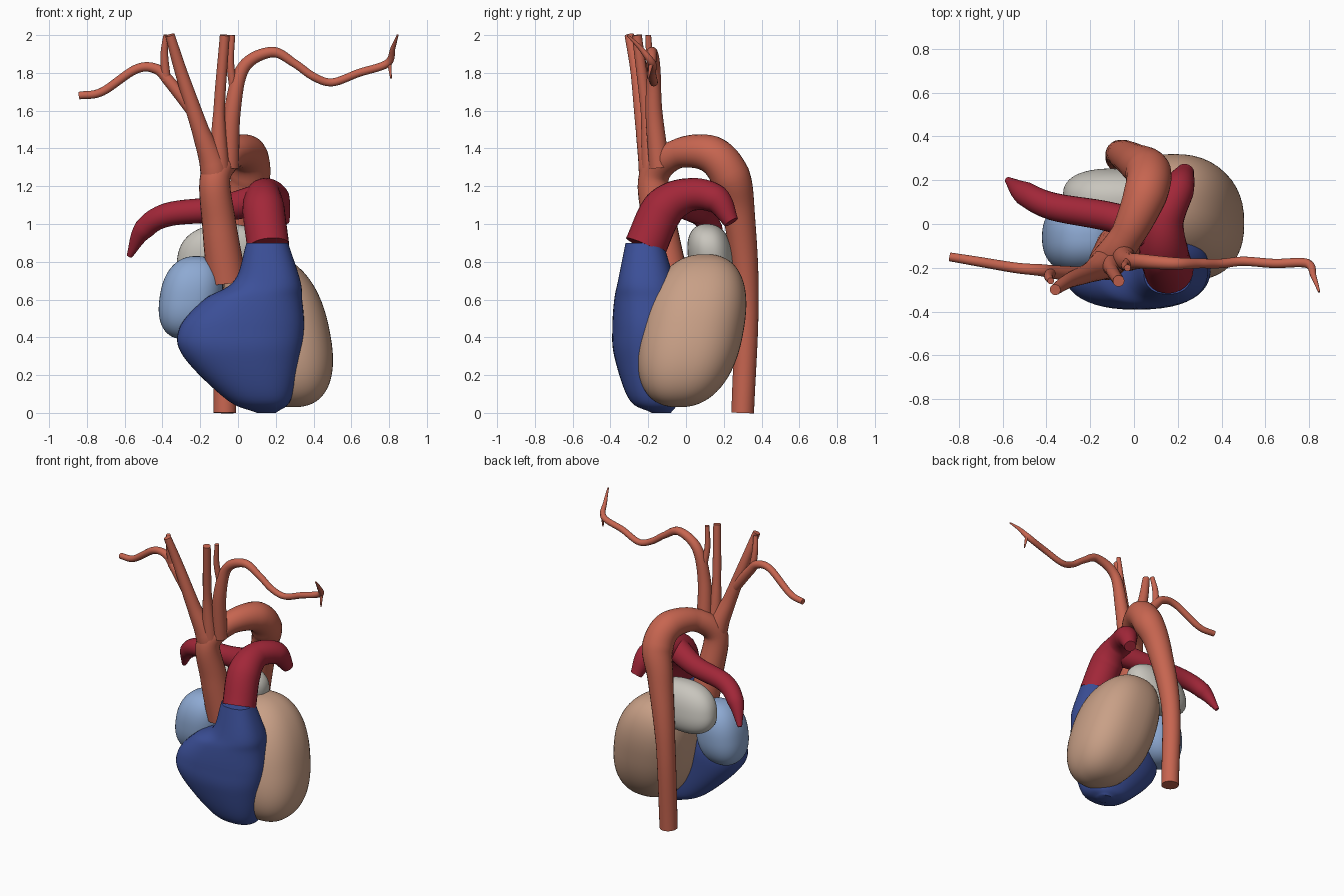
import bpy
import bmesh
import math
from mathutils import Vector

cube = bpy.data.objects.get("Cube")
if cube:
    bpy.data.objects.remove(cube, do_unlink=True)


def material(name, red, green, blue):
    mat = bpy.data.materials.new(name)
    mat.use_nodes = True
    colour = (red, green, blue, 1)
    mat.diffuse_color = colour
    mat.node_tree.nodes["Principled BSDF"].inputs["Base Color"].default_value = colour
    return mat


artery_red = material("artery red", .57, .13, .08)
crimson = material("crimson", .36, .02, .04)
deep_blue = material("deep blue", .045, .08, .32)
pale_blue = material("pale blue", .27, .4, .65)
tan = material("tan", .58, .35, .24)
pale_grey = material("pale grey", .58, .56, .51)


def smooth_rows(rows, steps=8):
    """Catmull-Rom interpolation through rows of numbers."""
    rows = [Vector(row) for row in rows]
    before = rows[0] * 2 - rows[1]
    after = rows[-1] * 2 - rows[-2]
    padded = [before] + rows + [after]
    result = []
    for a, b, c, d in zip(padded, padded[1:], padded[2:], padded[3:]):
        for step in range(steps):
            t = step / steps
            linear = (c - a) * t
            square = (a * 2 - b * 5 + c * 4 - d) * t ** 2
            cubic = (b * 3 - a - c * 3 + d) * t ** 3
            result.append(b + (linear + square + cubic) / 2)
    return result + [rows[-1]]


def loft(name, mat, rings):
    """Skin a closed body over a list of point rings."""
    bm = bmesh.new()
    loops = [[bm.verts.new(point) for point in ring] for ring in rings]
    for lower, upper in zip(loops, loops[1:]):
        for i in range(len(lower)):
            bm.faces.new((lower[i - 1], lower[i], upper[i], upper[i - 1]))
    bm.faces.new(loops[0])
    bm.faces.new(loops[-1])
    bmesh.ops.recalc_face_normals(bm, faces=bm.faces)
    mesh = bpy.data.meshes.new(name)
    bm.to_mesh(mesh)
    bm.free()
    mesh.materials.append(mat)
    obj = bpy.data.objects.new(name, mesh)
    bpy.context.collection.objects.link(obj)
    bpy.ops.object.select_all(action="DESELECT")
    obj.select_set(True)
    bpy.context.view_layer.objects.active = obj
    bpy.ops.object.shade_smooth_by_angle(angle=math.radians(50))


def bulge(value):
    """Square off a sine or cosine a little, for fuller shapes."""
    return math.copysign(abs(value) ** .85, value)


def circle(sides):
    angles = [math.tau * i / sides for i in range(sides)]
    return [(math.cos(angle), math.sin(angle)) for angle in angles]


def chamber(name, mat, sections):
    """Rounded body from level sections: height, centre and half sizes."""
    rings = []
    for z, x, y, width, depth in sections:
        rings.append([(x + width * bulge(c), y + depth * bulge(s), z)
                      for c, s in circle(48)])
    loft(name, mat, rings)


def leaning_oval(name, mat, centre, size, lean):
    """Full oval whose centre drifts along x and y as it rises."""
    sections = []
    for step in range(-24, 25):
        angle = step / 25 * math.pi / 2
        rise, spread = bulge(math.sin(angle)), bulge(math.cos(angle))
        sections.append((centre[2] + size[2] * rise,
                         centre[0] + lean[0] * rise, centre[1] + lean[1] * rise,
                         size[0] * spread, size[1] * spread))
    chamber(name, mat, sections)


def vessel(name, mat, radii, *points):
    """Twist-free tube along points, with radii spread evenly on its length."""
    path = smooth_rows(points)
    last = len(path) - 1
    side = (path[1] - path[0]).orthogonal()
    rings = []
    for i, centre in enumerate(path):
        along = (path[min(i + 1, last)] - path[max(i - 1, 0)]).normalized()
        side = (side - along * side.dot(along)).normalized()
        up = along.cross(side)
        place = i / last * (len(radii) - 1)
        k = min(int(place), len(radii) - 2)
        radius = radii[k] + (radii[k + 1] - radii[k]) * (place - k)
        rings.append([centre + (side * c + up * s) * radius for c, s in circle(24)])
    loft(name, mat, rings)


# Heart chambers
leaning_oval("left_ventricle", tan, (.21, .03, .435), (.275, .275, .405), (-.08, .07))
leaning_oval("right_atrium", pale_blue, (-.25, -.06, .61), (.165, .165, .22), (.03, 0))
leaning_oval("left_atrium", pale_grey, (-.09, .13, .83), (.23, .12, .17), (.03, -.02))

# Front chamber: a wide pouch narrowing up to the lung artery
chamber("right_ventricle", deep_blue, smooth_rows([
    (0, .15, -.13, .05, .05), (.07, .11, -.17, .17, .13), (.3, .02, -.2, .31, .18),
    (.45, .02, -.2, .33, .19), (.6, .08, -.2, .26, .18), (.7, .155, -.21, .175, .15),
    (.9, .155, -.22, .11, .1)]))

# Aorta: rising part, arch and descending part
vessel("aorta", artery_red, (.105, .09, .08, .077, .1, .105, .085, .064, .06),
       (-.06, -.09, .7), (-.1, -.14, 1), (-.12, -.17, 1.25), (-.03, -.05, 1.37),
       (.05, .13, 1.37), (.065, .235, 1.25), (.01, .28, 1.05), (-.06, .32, .6), (-.07, .3, 0))

# Arteries rising from the arch to the right side
vessel("right_neck_artery", artery_red, (.075, .072, .046, .033, .025),
       (-.115, -.16, 1.12), (-.13, -.18, 1.3), (-.2, -.22, 1.5), (-.3, -.26, 1.8), (-.36, -.3, 2))
vessel("right_arm_artery", artery_red, (.035, .025, .02),
       (-.24, -.23, 1.6), (-.36, -.22, 1.75), (-.43, -.21, 1.82),
       (-.54, -.2, 1.82), (-.72, -.17, 1.7), (-.84, -.15, 1.68))
vessel("right_spine_artery", artery_red, (.025, .015),
       (-.38, -.22, 1.76), (-.39, -.24, 1.9), (-.38, -.26, 2))

# Arteries rising from the arch to the left side
vessel("left_neck_artery", artery_red, (.055, .03, .026),
       (-.1, -.18, 1.3), (-.1, -.21, 1.6), (-.07, -.26, 2))
vessel("left_arm_artery", artery_red, (.055, .034, .022, .021, .021, .005),
       (-.05, -.14, 1.3), (-.03, -.17, 1.6), (.03, -.17, 1.83), (.18, -.18, 1.91),
       (.3, -.18, 1.85), (.4, -.18, 1.78), (.5, -.17, 1.75), (.64, -.18, 1.8),
       (.79, -.18, 1.85), (.82, -.24, 1.93), (.845, -.31, 2))
vessel("left_spine_artery", artery_red, (.024, .015),
       (-.02, -.17, 1.7), (-.04, -.19, 1.85), (-.03, -.2, 2))
vessel("left_arm_twig", artery_red, (.014, .004), (.8, -.18, 1.87), (.81, -.2, 1.77))

# Lung artery trunk with its two branches
vessel("left_lung_artery", crimson, (.112, .112, .088, .076, .04),
       (.16, -.215, .88), (.135, -.12, 1.08), (.14, .02, 1.155), (.2, .16, 1.13), (.235, .24, 1.01))
vessel("right_lung_artery", crimson, (.085, .068, .063, .055, .015),
       (.12, -.05, 1.13), (-.1, .03, 1.08), (-.37, .08, 1.05), (-.5, .14, .97), (-.575, .2, .83))
